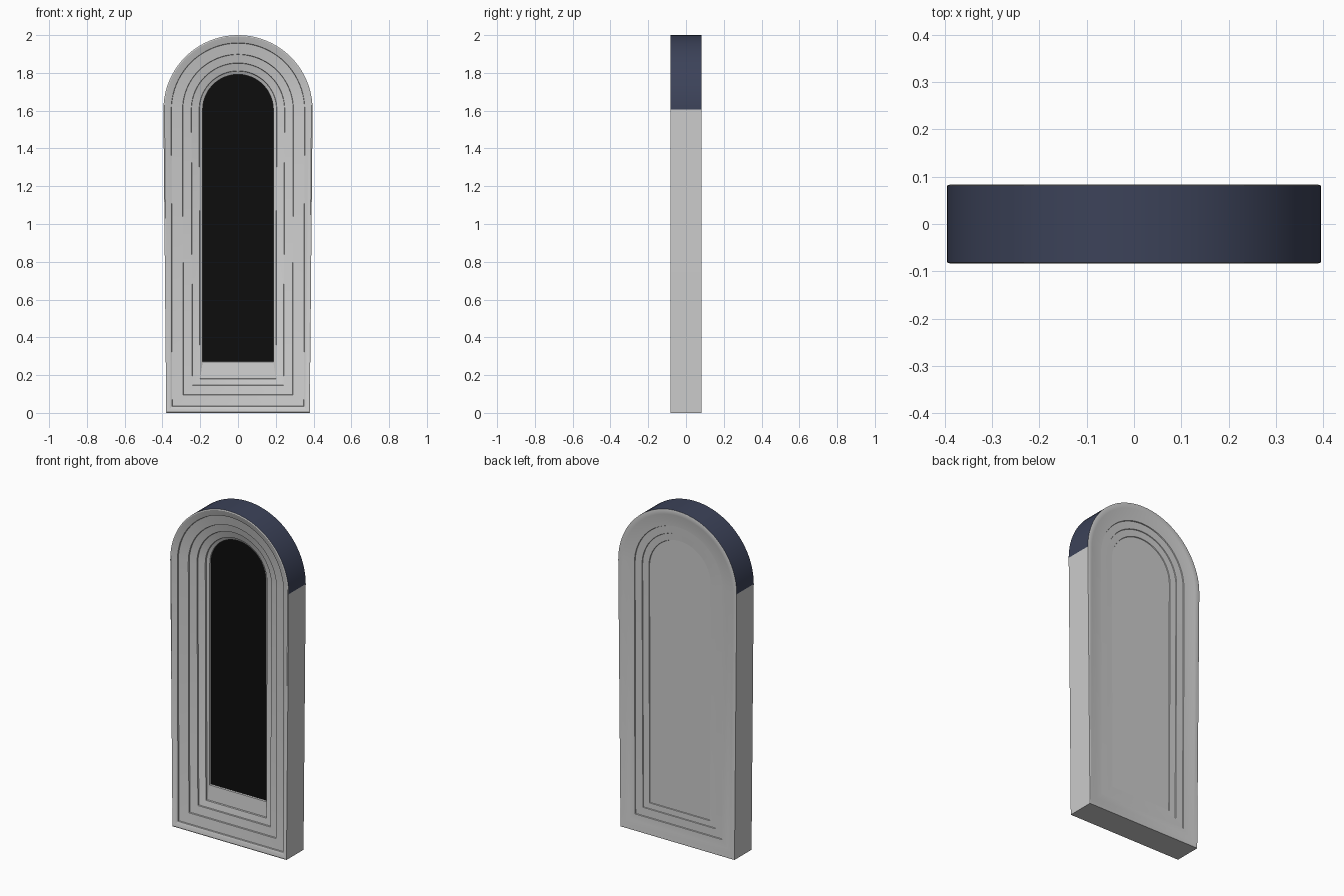
import bpy, bmesh, math

if "Cube" in bpy.data.objects:
    bpy.data.objects.remove(bpy.data.objects["Cube"])

ARCH_Z = 1.605   # springing line of the arch
SEGS = 40


def material(name, rgb):
    m = bpy.data.materials.new(name)
    m.diffuse_color = (*rgb, 1)
    m.use_nodes = True
    m.node_tree.nodes["Principled BSDF"].inputs["Base Color"].default_value = m.diffuse_color
    return m


def arch_loop(bm, radius, bottom, y, foot=None):
    """Arched outline: two foot corners and a half circle."""
    foot = foot or radius
    pts = [(-foot, bottom), (foot, bottom)]
    for i in range(SEGS + 1):
        a = math.pi * i / SEGS
        pts.append((radius * math.cos(a), ARCH_Z + radius * math.sin(a)))
    return [bm.verts.new((x, y, z)) for x, z in pts]


def skin(bm, a, b):
    n = len(a)
    return [bm.faces.new((a[i], a[(i + 1) % n], b[(i + 1) % n], b[i])) for i in range(n)]


def finish(bm, name, mats):
    me = bpy.data.meshes.new(name)
    bm.to_mesh(me)
    bm.free()
    ob = bpy.data.objects.new(name, me)
    bpy.context.collection.objects.link(ob)
    for m in mats:
        me.materials.append(m)
    bpy.ops.object.select_all(action='DESELECT')
    ob.select_set(True)
    bpy.context.view_layer.objects.active = ob
    bpy.ops.object.shade_smooth_by_angle(angle=math.radians(28))
    return ob


stone = material("stone", (0.8, 0.8, 0.8))
navy = material("arch_navy", (0.045, 0.055, 0.1))
black = material("black", (0.004, 0.004, 0.004))

# Moulding profile from opening at the front, round the outside, to the back panel:
# radius, bottom height, y, foot half-width (None = same as radius)
front = [
    (0.187, 0.272, 0.008, None), (0.187, 0.270, -0.002, None),
    (0.204, 0.182, -0.010, 0.200), (0.206, 0.180, -0.018, 0.202),
    (0.246, 0.147, -0.030, 0.240), (0.248, 0.145, -0.037, 0.242),
    (0.292, 0.097, -0.047, 0.288), (0.294, 0.095, -0.054, 0.290),
    (0.352, 0.036, -0.065, 0.348), (0.354, 0.034, -0.072, 0.350),
    (0.375, 0.016, -0.079, 0.365), (0.389, 0.004, -0.083, 0.376),
    (0.395, 0.0, -0.081, 0.380),
]
back = [
    (0.395, 0.0, 0.081, 0.380), (0.389, 0.004, 0.083, 0.376),
    (0.365, 0.03, 0.080, 0.357), (0.335, 0.055, 0.075, 0.330),
    (0.294, 0.095, 0.072, 0.290), (0.292, 0.097, 0.067, 0.288),
    (0.248, 0.145, 0.065, 0.242), (0.246, 0.147, 0.061, 0.240),
    (0.206, 0.180, 0.059, 0.202), (0.204, 0.182, 0.055, 0.200),
]

# Frame body
bm = bmesh.new()
loops = [arch_loop(bm, *p) for p in front + back]
for k in range(len(loops) - 1):
    faces = skin(bm, loops[k], loops[k + 1])
    if k == len(front) - 1:          # outer surface of the arch is dark blue
        for f in faces[2:2 + SEGS]:
            f.material_index = 1
bm.faces.new(loops[-1])              # plain back panel
bmesh.ops.recalc_face_normals(bm, faces=bm.faces)
# open shell: make sure the back panel faces +y
bm.faces.ensure_lookup_table()
if bm.faces[-1].normal.y < 0:
    bmesh.ops.reverse_faces(bm, faces=bm.faces)
finish(bm, "arched_frame", [stone, navy])

# Black pane closing the opening
bm = bmesh.new()
pane = bm.faces.new(arch_loop(bm, 0.187, 0.272, 0.008))
pane.normal_update()
if pane.normal.y > 0:
    pane.normal_flip()
finish(bm, "window_pane", [black])
